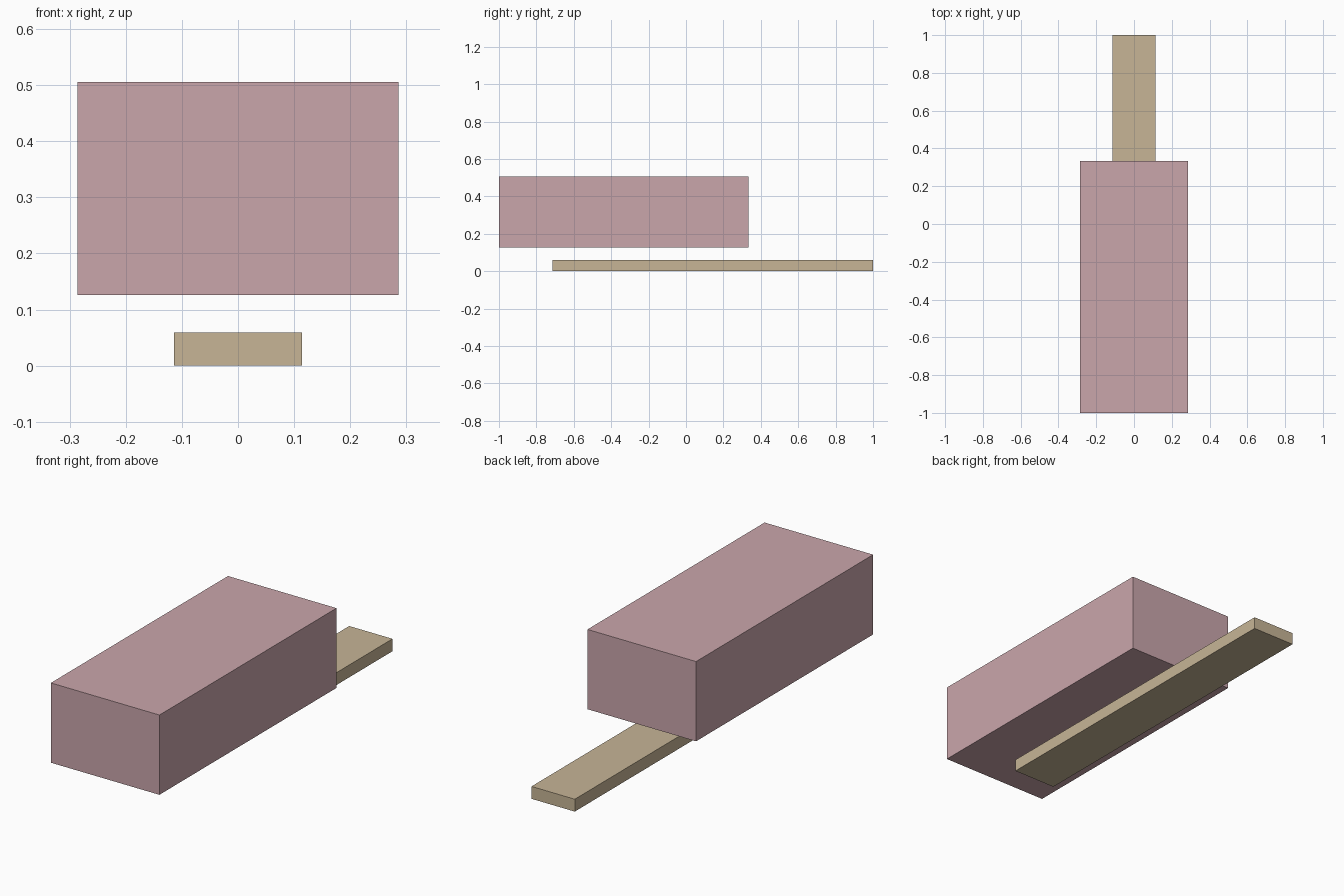
import bpy
import bmesh
from mathutils import Vector

if "Cube" in bpy.data.objects:
    bpy.data.objects.remove(bpy.data.objects["Cube"])


def material(name, rgb):
    m = bpy.data.materials.new(name)
    m.diffuse_color = (*rgb, 1.0)
    m.use_nodes = True
    m.node_tree.nodes["Principled BSDF"].inputs["Base Color"].default_value = m.diffuse_color
    return m


def box(name, lo, hi, mat):
    """Closed flat-faced box between two opposite corners."""
    lo, hi = Vector(lo), Vector(hi)
    bm = bmesh.new()
    bmesh.ops.create_cube(bm, size=1.0)
    bmesh.ops.scale(bm, vec=hi - lo, verts=bm.verts)
    bmesh.ops.translate(bm, vec=(lo + hi) / 2, verts=bm.verts)
    mesh = bpy.data.meshes.new(name)
    bm.to_mesh(mesh)
    bm.free()
    mesh.materials.append(mat)
    obj = bpy.data.objects.new(name, mesh)
    bpy.context.collection.objects.link(obj)
    return obj


pink = material("dusty_pink", (0.59, 0.38, 0.41))
tan = material("tan", (0.57, 0.46, 0.305))

# Large block floating above the front part of the plank
box("upper_block", (-0.286, -1.0, 0.126), (0.286, 0.333, 0.506), pink)

# Long thin plank on the ground, reaching out behind
box("lower_plank", (-0.114, -0.714, 0.0), (0.114, 1.0, 0.059), tan)
